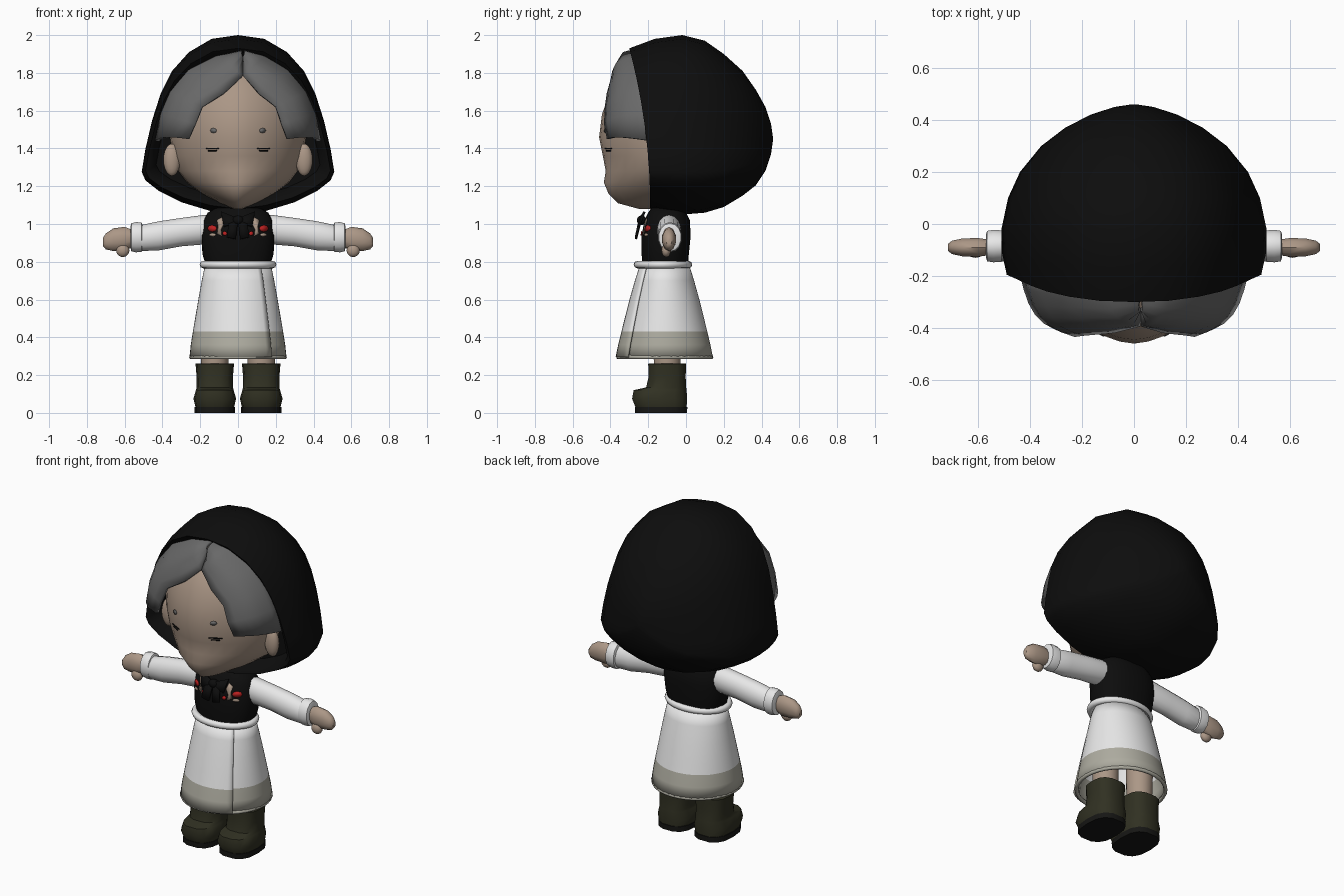
import bpy, bmesh, math
from mathutils import Vector
from mathutils.bvhtree import BVHTree

cube = bpy.data.objects.get("Cube")
if cube:
    bpy.data.objects.remove(cube)


def material(name, r, g, b):
    m = bpy.data.materials.new(name)
    m.use_nodes = True
    m.diffuse_color = (r, g, b, 1)
    bsdf = next(n for n in m.node_tree.nodes if n.type == 'BSDF_PRINCIPLED')
    bsdf.inputs["Base Color"].default_value = (r, g, b, 1)
    bsdf.inputs["Roughness"].default_value = 0.9
    return m


BLACK = material("black cloth", .004, .004, .004)
SKIN = material("skin", .41, .31, .24)
HAIR = material("grey hair", .14, .14, .14)
WHITE = material("white cloth", .82, .82, .82)
HEM = material("hem beige", .42, .41, .35)
BOOT = material("boot olive", .03, .03, .016)
SOLE = material("sole", .008, .008, .007)
RED = material("red thread", .5, .015, .015)


def build(name, verts, faces, mat, angle=45, solid=0):
    me = bpy.data.meshes.new(name)
    me.from_pydata([tuple(v) for v in verts], [], faces)
    bm = bmesh.new()
    bm.from_mesh(me)
    bmesh.ops.recalc_face_normals(bm, faces=bm.faces)
    bm.to_mesh(me)
    bm.free()
    me.materials.append(mat)
    ob = bpy.data.objects.new(name, me)
    bpy.context.collection.objects.link(ob)
    if solid:
        mod = ob.modifiers.new("thickness", 'SOLIDIFY')
        mod.thickness, mod.offset = solid, 0
    for o in bpy.context.selected_objects:
        o.select_set(False)
    ob.select_set(True)
    bpy.context.view_layer.objects.active = ob
    bpy.ops.object.shade_smooth_by_angle(angle=math.radians(angle))
    return ob


def grid_faces(rows, n, closed):
    return [(i * n + j, i * n + (j + 1) % n, (i + 1) * n + (j + 1) % n, (i + 1) * n + j)
            for i in range(rows - 1) for j in range(n if closed else n - 1)]


def loft(name, rings, mat, angle=45):
    n = len(rings[0])
    faces = grid_faces(len(rings), n, True)
    faces += [tuple(range(n)), tuple(range((len(rings) - 1) * n, len(rings) * n))]
    return build(name, [v for r in rings for v in r], faces, mat, angle)


def oval(a, b, n=20, p=2.0):
    out = []
    for i in range(n):
        t = 2 * math.pi * i / n
        c, s = math.cos(t), math.sin(t)
        out.append((math.copysign(abs(c) ** (2 / p), c) * a,
                    math.copysign(abs(s) ** (2 / p), s) * b))
    return out


def upright(x, rows, n=20, p=2.0):
    # rows: height, centre y, half width, half depth
    return [[(x + u, cy + v, z) for u, v in oval(a, b, n, p)] for z, cy, a, b in rows]


def sideways(s, y, rows, n=14):
    # rows: distance along x, centre z, half height, half depth
    return [[(s * x, y + v, z + u) for u, v in oval(a, b, n)] for x, z, a, b in rows]


def ball(name, centre, size, mat):
    rows = [(centre[2] + size[2] * math.sin(t), centre[1], size[0] * math.cos(t), size[1] * math.cos(t))
            for t in [math.radians(-85 + 17 * k) for k in range(11)]]
    return loft(name, upright(centre[0], rows, 12), mat, 80)


def torus(name, cy, z, a, b, r, mat):
    path = oval(a, b, 36)
    verts = []
    for u, v in path:
        d = Vector((u / a, v / b, 0)).normalized()
        verts += [Vector((u, cy + v, z)) + d * p + Vector((0, 0, q)) for p, q in oval(r, r, 8)]
    faces = grid_faces(36, 8, True)
    faces += [(35 * 8 + j, 35 * 8 + (j + 1) % 8, (j + 1) % 8, j) for j in range(8)]
    return build(name, verts, faces, mat, 80)


def plate(name, target, points, mat, lift=.005):
    # thin shape laid on the front of the target
    me = target.data
    tree = BVHTree.FromPolygons([v.co for v in me.vertices], [p.vertices for p in me.polygons])
    verts = []
    for x, z in points:
        hit = tree.ray_cast(Vector((x, -2, z)), Vector((0, 1, 0)))[0]
        verts.append((x, (hit.y if hit else -.2) - lift, z))
    return build(name, verts, [tuple(range(len(verts)))], mat, solid=.003)


def disc(x, z, a, b, n=8):
    return [(x + u, z + v) for u, v in oval(a, b, n)]


# Hood: a rounded outline swept backwards, with a turned-in rim
half = [(0, 2.0), (.14, 1.98), (.26, 1.91), (.35, 1.81), (.41, 1.69), (.455, 1.55), (.49, 1.4),
        (.51, 1.28), (.49, 1.235), (.42, 1.18), (.3, 1.12), (.15, 1.075), (0, 1.055)]
outline = half + [(-x, z) for x, z in half[-2:0:-1]]


def hood_ring(y, sx, top, bottom, lean=0):
    ring = []
    for x, z in outline:
        h = bottom + (z - 1.055) / .945 * (top - bottom)
        ring.append((x * sx, y - lean * max(0, (h - 1.1) / .83) ** 2, h))
    return ring


loft("hood", [hood_ring(-.1, .85, 1.87, 1.14), hood_ring(-.18, .91, 1.9, 1.1, .1),
              hood_ring(-.19, .96, 1.93, 1.08, .11), hood_ring(-.11, .995, 1.98, 1.062, .05),
              hood_ring(-.02, 1, 2, 1.05), hood_ring(.1, .95, 1.97, 1.06),
              hood_ring(.2, .86, 1.9, 1.09), hood_ring(.3, .7, 1.81, 1.15),
              hood_ring(.37, .52, 1.71, 1.205), hood_ring(.42, .33, 1.62, 1.28),
              hood_ring(.45, .15, 1.53, 1.37), hood_ring(.46, .02, 1.46, 1.44)], BLACK, 60)

# Head
face_rows = [(1.08, .03, .15), (1.11, .1, .26), (1.16, .19, .31), (1.22, .27, .335), (1.28, .315, .325),
             (1.36, .345, .34), (1.46, .36, .36), (1.58, .36, .345), (1.68, .34, .31),
             (1.78, .27, .25), (1.85, .14, .15)]
head = loft("head", upright(0, [(z, -.1, a, b) for z, a, b in face_rows], 32, 1.75), SKIN, 70)
loft("neck", upright(0, [(1.0, -.1, .07, .07), (1.14, -.1, .07, .07)], 12), SKIN)

# Hair: two swept locks meeting at an off-centre parting
lock = [((.03, -.32, 1.87), (.03, -.24, 1.91)), ((.03, -.385, 1.78), (.15, -.23, 1.89)),
        ((.11, -.41, 1.69), (.27, -.21, 1.82)), ((.2, -.42, 1.62), (.36, -.2, 1.70)),
        ((.23, -.425, 1.53), (.41, -.19, 1.58)), ((.26, -.41, 1.45), (.43, -.19, 1.44))]
for s, side in ((1, "left"), (-1, "right")):
    verts = []
    for inner, outer in lock:
        a, b = Vector(inner), Vector(outer)
        for k in range(7):
            t = k / 6
            p = a.lerp(b, t)
            bulge = math.sin(math.pi * t) * .045
            p += Vector((.6 * bulge * min(1, p.x * 4), -bulge, .3 * bulge))
            verts.append((p.x if s > 0 else .06 * max(0, 1 - p.x * 4) - p.x, p.y, p.z))
    build(side + "_hair_lock", verts, grid_faces(len(lock), 7, False), HAIR, 60, .02)

    # Ears, brow spots and closed eyes
    ball(side + "_ear", (s * .35, -.17, 1.34), (.045, .03, .085), SKIN)
    plate(side + "_brow", head, disc(s * .13, 1.495, .017, .013), HAIR)
    for k, w in ((0, .035), (1, .022)):
        z = 1.4 - .012 * k
        plate(side + "_eye_line", head, [(s * .135 - w, z - .003), (s * .135 + w, z - .003),
                                         (s * .135 + w, z + .003), (s * .135 - w, z + .003)], BLACK)

# Vest
vest = loft("vest", upright(0, [(.78, -.11, .17, .12), (.84, -.11, .188, .125), (.94, -.105, .195, .13),
                                (1.02, -.1, .185, .12), (1.06, -.1, .16, .1), (1.09, -.1, .11, .08)],
                         24, 2.4), BLACK)

# Neckerchief with knot, wings and tails
ball("kerchief_knot", (0, -.235, 1.02), (.03, .025, .025), BLACK)
for s, side in ((1, "left"), (-1, "right")):
    build(side + "_kerchief_wing", [(0, -.24, 1.03), (s * .09, -.22, 1.065), (s * .075, -.25, .985),
                                    (0, -.24, 1.01)], [(0, 1, 2, 3)], BLACK, solid=.012)
    build(side + "_kerchief_tail", [(0, -.24, 1.02), (s * .05, -.25, 1.0), (s * .06, -.265, .93),
                                    (s * .012, -.265, .92)], [(0, 1, 2, 3)], BLACK, solid=.012)

    # Embroidery
    plate(side + "_stem", vest, [(s * .085, 1.035), (s * .075, 1.0), (s * .09, .97), (s * .085, .935),
                                 (s * .11, .95), (s * .105, .99), (s * .112, 1.02)], SKIN)
    plate(side + "_flower", vest, disc(s * .137, .977, .024, .018), RED, .007)
    plate(side + "_bud", vest, disc(s * .135, .943, .018, .009), SKIN, .006)
    plate(side + "_small_flower", vest, disc(s * .07, .95, .012, .012), RED, .008)

    # Sleeves, cuffs and hands
    loft(side + "_sleeve", sideways(s, -.09, [(.12, .98, .06, .055), (.18, .97, .078, .063),
                                             (.3, .957, .075, .06), (.42, .937, .077, .06),
                                             (.52, .925, .068, .055), (.55, .922, .05, .045)]), WHITE, 60)
    loft(side + "_cuff", sideways(s, -.085, [(.505, .93, .062, .05), (.51, .93, .078, .062),
                                            (.54, .93, .08, .064), (.565, .93, .074, .06),
                                            (.57, .93, .055, .045)]), WHITE, 60)
    loft(side + "_hand", sideways(s, -.09, [(.55, .925, .04, .03), (.6, .92, .065, .038),
                                           (.66, .917, .06, .036), (.7, .908, .042, .027),
                                           (.716, .905, .02, .014)], 10), SKIN, 50)
    ball(side + "_thumb", (s * .61, -.105, .86), (.035, .025, .035), SKIN)

    # Legs and boots
    x = s * .123
    loft(side + "_leg", upright(x, [(.2, -.1, .07, .07), (.36, -.1, .075, .075), (.6, -.1, .08, .08)], 14), SKIN)
    loft(side + "_boot", upright(x, [(.03, -.132, .102, .138), (.075, -.14, .113, .148),
                                    (.12, -.137, .1, .143), (.135, -.105, .096, .108),
                                    (.19, -.1, .096, .1), (.26, -.1, .102, .102),
                                    (.262, -.1, .085, .085), (.235, -.1, .08, .08)], 14, 2.7), BOOT, 40)
    loft(side + "_sole", upright(x, [(0, -.132, .106, .14), (.032, -.132, .106, .142)], 14, 2.7), SOLE)

# Wrap skirt: one sheet overlapping itself at the front slit
levels = [(.78, .17, .125), (.7, .187, .15), (.6, .205, .178), (.5, .222, .203),
          (.43, .234, .22), (.36, .245, .237), (.295, .252, .25)]
steps = 48
verts = []
for z, a, b in levels:
    for i in range(steps):
        t = i / (steps - 1)
        ang = math.radians(-51 - 3) + t * math.radians(366)
        k = 1 + .05 * max(0, (t - .8) / .2) - .03 * max(0, 1 - t / .1)
        verts.append((a * k * math.cos(ang), -.112 + b * k * math.sin(ang), z))
skirt = build("wrap_skirt", verts, grid_faces(len(levels), steps, False), WHITE, 50, .01)
skirt.data.materials.append(HEM)
for p in skirt.data.polygons:
    p.material_index = int(p.center.z < .43)
torus("waistband", -.122, .785, .183, .135, .02, WHITE)
torus("skirt_rim", -.112, .295, .248, .246, .011, HEM)
